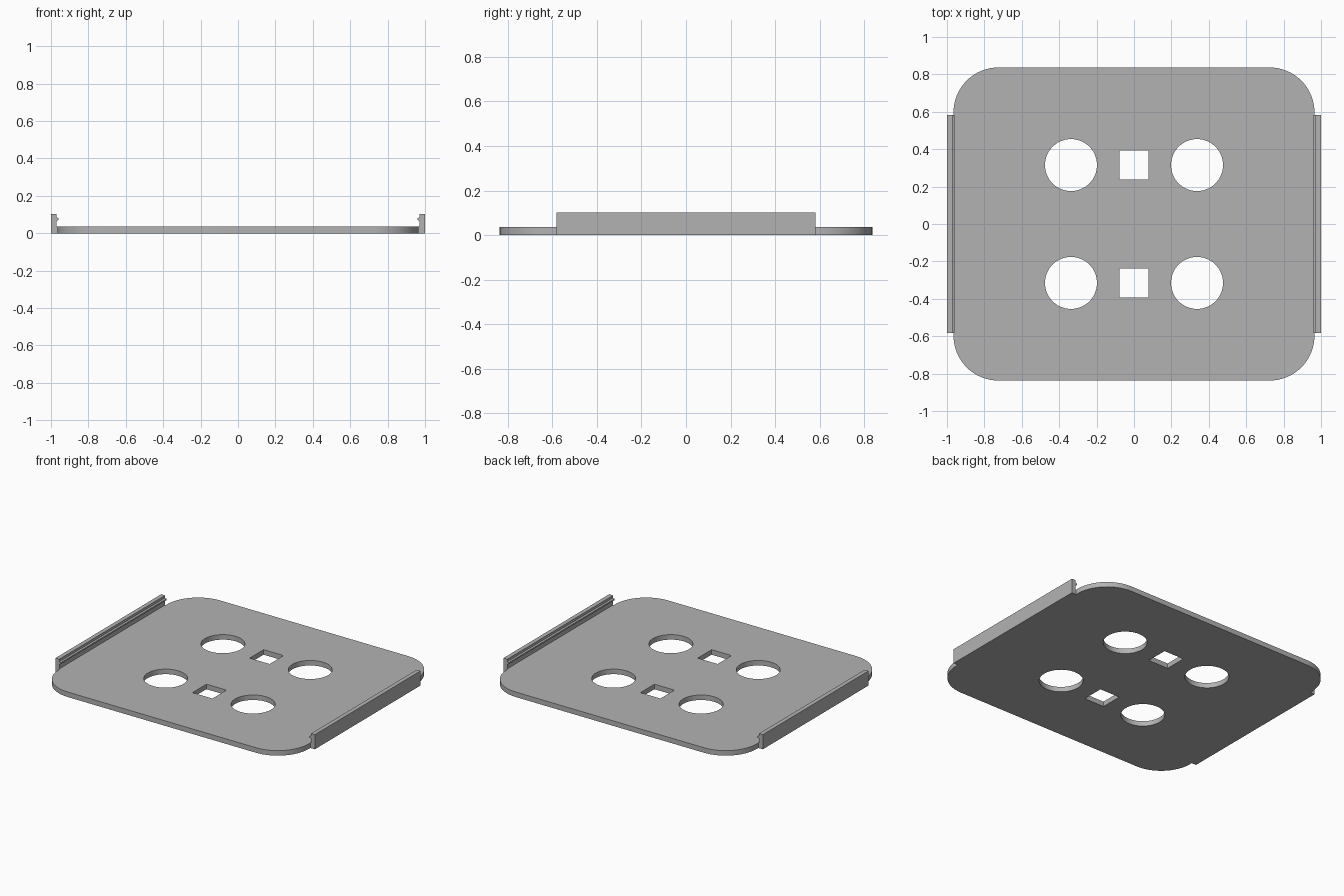
import bpy
import bmesh
from math import sin, cos, pi, radians

cube = bpy.data.objects.get("Cube")
if cube:
    bpy.data.objects.remove(cube)

HALF_X, HALF_Y, THICK = 0.965, 0.837, 0.035
CORNER = 0.24
HOLE_X, HOLE_Y, HOLE_R, SLOT = 0.337, 0.315, 0.139, 0.077

grey = bpy.data.materials.new("plain grey")
grey.use_nodes = True
colour = (0.45, 0.45, 0.45, 1)
grey.diffuse_color = colour
grey.node_tree.nodes["Principled BSDF"].inputs["Base Color"].default_value = colour


def arc(cx, cy, r, start, end, steps):
    angles = [start + (end - start) * i / steps for i in range(steps + 1)]
    return [(cx + r * cos(a), cy + r * sin(a)) for a in angles]


def rounded_rect(hx, hy, r):
    points = []
    for i, (sx, sy) in enumerate([(1, 1), (-1, 1), (-1, -1), (1, -1)]):
        points += arc(sx * (hx - r), sy * (hy - r), r, i * pi / 2, (i + 1) * pi / 2, 16)
    return points


def finish(obj):
    """Merge seams, fix normals and shade smooth except at sharp edges."""
    bm = bmesh.new()
    bm.from_mesh(obj.data)
    bmesh.ops.remove_doubles(bm, verts=bm.verts, dist=0.0001)
    bmesh.ops.recalc_face_normals(bm, faces=bm.faces)
    bm.to_mesh(obj.data)
    bm.free()
    obj.data.materials.clear()
    obj.data.materials.append(grey)
    bpy.ops.object.select_all(action="DESELECT")
    obj.select_set(True)
    bpy.context.view_layer.objects.active = obj
    bpy.ops.object.shade_smooth_by_angle(angle=radians(30))


def extrude_outlines(name, outlines, depth):
    """Fill closed outlines (inner ones become holes) and extrude from z = 0."""
    curve = bpy.data.curves.new(name, "CURVE")
    curve.dimensions = "2D"
    curve.fill_mode = "BOTH"
    curve.extrude = depth / 2
    for outline in outlines:
        spline = curve.splines.new("POLY")
        spline.points.add(len(outline) - 1)
        for point, (x, y) in zip(spline.points, outline):
            point.co = (x, y, 0, 1)
        spline.use_cyclic_u = True
    source = bpy.data.objects.new(name + "_outline", curve)
    bpy.context.collection.objects.link(source)
    bpy.context.view_layer.update()
    evaluated = source.evaluated_get(bpy.context.evaluated_depsgraph_get())
    mesh = bpy.data.meshes.new_from_object(evaluated)
    bpy.data.objects.remove(source)
    mesh.name = name
    for v in mesh.vertices:
        v.co.z += depth / 2
    obj = bpy.data.objects.new(name, mesh)
    bpy.context.collection.objects.link(obj)
    finish(obj)


# Base plate with four round holes and two square slots
outlines = [rounded_rect(HALF_X, HALF_Y, CORNER)]
for sy in (-1, 1):
    y = sy * HOLE_Y
    outlines.append([(-SLOT, y - SLOT), (SLOT, y - SLOT), (SLOT, y + SLOT), (-SLOT, y + SLOT)])
    for sx in (-1, 1):
        outlines.append(arc(sx * HOLE_X, y, HOLE_R, 0, 2 * pi, 64)[:-1])
extrude_outlines("base_plate", outlines, THICK)

# Side walls: one profile with a small inner snap ridge, swept along y
WALL_Y = 0.582
profile = [(1, 0), (1, 0.102), (0.97, 0.102), (0.97, 0.085), (0.959, 0.081),
           (0.959, 0.071), (0.97, 0.067), (0.97, THICK), (0.962, THICK), (0.962, 0)]
for side, sx in (("left", 1), ("right", -1)):
    bm = bmesh.new()
    face = bm.faces.new([bm.verts.new((sx * x, -WALL_Y, z)) for x, z in profile])
    swept = bmesh.ops.extrude_face_region(bm, geom=[face])["geom"]
    moved = [g for g in swept if isinstance(g, bmesh.types.BMVert)]
    bmesh.ops.translate(bm, verts=moved, vec=(0, 2 * WALL_Y, 0))
    mesh = bpy.data.meshes.new(side + "_wall")
    bm.to_mesh(mesh)
    bm.free()
    wall = bpy.data.objects.new(side + "_wall", mesh)
    bpy.context.collection.objects.link(wall)
    finish(wall)
